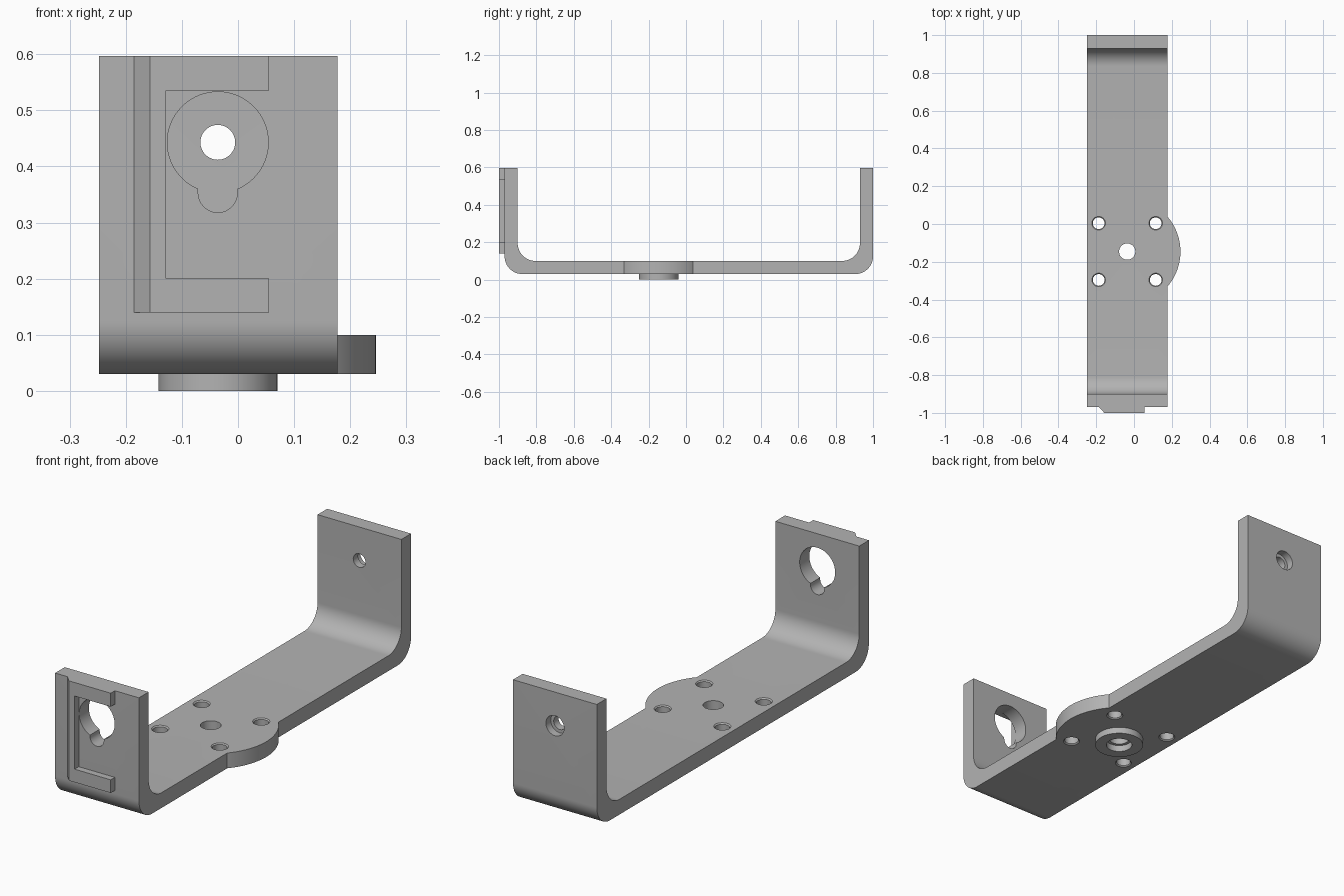
import bpy, bmesh
from math import sin, cos, pi, radians, acos
from mathutils import Vector

if "Cube" in bpy.data.objects:
    bpy.data.objects.remove(bpy.data.objects["Cube"])

metal = bpy.data.materials.new("grey_metal")
metal.use_nodes = True
metal.diffuse_color = (0.45, 0.45, 0.45, 1)
metal.node_tree.nodes["Principled BSDF"].inputs["Base Color"].default_value = (0.45, 0.45, 0.45, 1)

XL, XR = -0.248, 0.177            # band sides
CX, CY = -0.036, -0.146           # mounting centre
ZB, ZT, TOP = 0.03, 0.1, 0.597    # floor underside, floor top, leg top
HOLE_Z = 0.443
AXES = {"x": lambda a, b, d: (d, a, b),
        "y": lambda a, b, d: (a, d, b),
        "z": lambda a, b, d: (a, b, d)}


def arc(cx, cy, r, start, end, n=16):
    return [(cx + r * cos(start + (end - start) * i / n),
             cy + r * sin(start + (end - start) * i / n)) for i in range(n + 1)]


def circle(cx, cy, r, n=64):
    return arc(cx, cy, r, 0, 2 * pi, n)[:-1]


def loft(name, axis, sections):
    """Solid through a list of (outline, depth) sections along one axis."""
    bm = bmesh.new()
    rings = [[bm.verts.new(AXES[axis](a, b, d)) for a, b in pts] for pts, d in sections]
    for lower, upper in zip(rings, rings[1:]):
        for i in range(len(lower)):
            j = (i + 1) % len(lower)
            bm.faces.new((lower[i], lower[j], upper[j], upper[i]))
    bm.faces.new(rings[0])
    bm.faces.new(rings[-1])
    bmesh.ops.recalc_face_normals(bm, faces=bm.faces)
    mesh = bpy.data.meshes.new(name)
    bm.to_mesh(mesh)
    bm.free()
    mesh.materials.append(metal)
    obj = bpy.data.objects.new(name, mesh)
    bpy.context.collection.objects.link(obj)
    return obj


def prism(name, axis, pts, lo, hi):
    return loft(name, axis, [(pts, lo), (pts, hi)])


def combine(body, other, operation):
    mod = body.modifiers.new(other.name, "BOOLEAN")
    mod.operation, mod.solver, mod.object = operation, "EXACT", other
    bpy.context.view_layer.objects.active = body
    bpy.ops.object.modifier_apply(modifier=mod.name)
    bpy.data.objects.remove(other)


# Bent U-shaped band
R = 0.095
outer = arc(-0.97 + R, ZB + R, R, pi, 1.5 * pi) + arc(1 - R, ZB + R, R, 1.5 * pi, 2 * pi)
inner = arc(0.93 - R, ZT + R, R, 0, -pi / 2) + arc(-0.9 + R, ZT + R, R, -pi / 2, -pi)
profile = [(-0.97, TOP)] + outer + [(1, TOP), (0.93, TOP)] + inner + [(-0.9, TOP)]
bracket = prism("bracket", "x", profile, XL, XR)

# Rounded side lobe and boss under the floor
LOBE = 0.282
half = acos((XR - 0.03 - CX) / LOBE)
combine(bracket, prism("side_lobe", "z", arc(CX, CY, LOBE, -half, half, 40), ZB, ZT), "UNION")
combine(bracket, prism("boss", "z", circle(CX, CY, 0.106), 0, ZB + 0.02), "UNION")

# Raised C-shaped rail on the front leg, chamfered along its outer side
rail = prism("rail", "y", [(-0.185, 0.14), (0.055, 0.14), (0.055, 0.2), (-0.128, 0.2),
                           (-0.128, 0.535), (0.055, 0.535), (0.055, TOP), (-0.185, TOP)], -1, -0.97)
for v in rail.data.vertices:
    if v.co.x < -0.18 and v.co.y < -0.99:
        v.co.x = -0.157

# Centre hole, wider inside the boss
combine(bracket, prism("centre_hole", "z", circle(CX, CY, 0.043), -0.1, 0.2), "DIFFERENCE")
combine(bracket, prism("boss_recess", "z", circle(CX, CY, 0.057), -0.1, 0.03), "DIFFERENCE")

# Four screw holes with a small chamfer at each end
for sx in (-1, 1):
    for sy in (-1, 1):
        x, y = CX + sx * 0.151, CY + sy * 0.15
        big, small = circle(x, y, 0.036, 32), circle(x, y, 0.031, 32)
        combine(bracket, loft("screw_hole", "z", [(big, 0.01), (big, ZB), (small, ZB + 0.005),
                                                  (small, ZT - 0.005), (big, ZT), (big, 0.12)]), "DIFFERENCE")

# Keyhole in the front leg
combine(bracket, prism("keyhole", "y", circle(CX, HOLE_Z, 0.09), -1.1, -0.8), "DIFFERENCE")
slot = arc(CX, 0.353, 0.035, pi, 2 * pi) + [(CX + 0.035, 0.4), (CX - 0.035, 0.4)]
combine(bracket, prism("keyhole_slot", "y", slot, -1.1, -0.8), "DIFFERENCE")

# Stepped hole in the back leg
combine(bracket, prism("pivot_hole", "y", circle(CX, HOLE_Z, 0.031), 0.8, 1.1), "DIFFERENCE")
combine(bracket, prism("pivot_recess", "y", circle(CX, HOLE_Z, 0.046), 0.965, 1.1), "DIFFERENCE")

# Smooth bends and bores, crisp edges elsewhere
for obj in (bracket, rail):
    bpy.ops.object.select_all(action="DESELECT")
    obj.select_set(True)
    bpy.context.view_layer.objects.active = obj
    bpy.ops.object.shade_smooth_by_angle(angle=radians(30))
